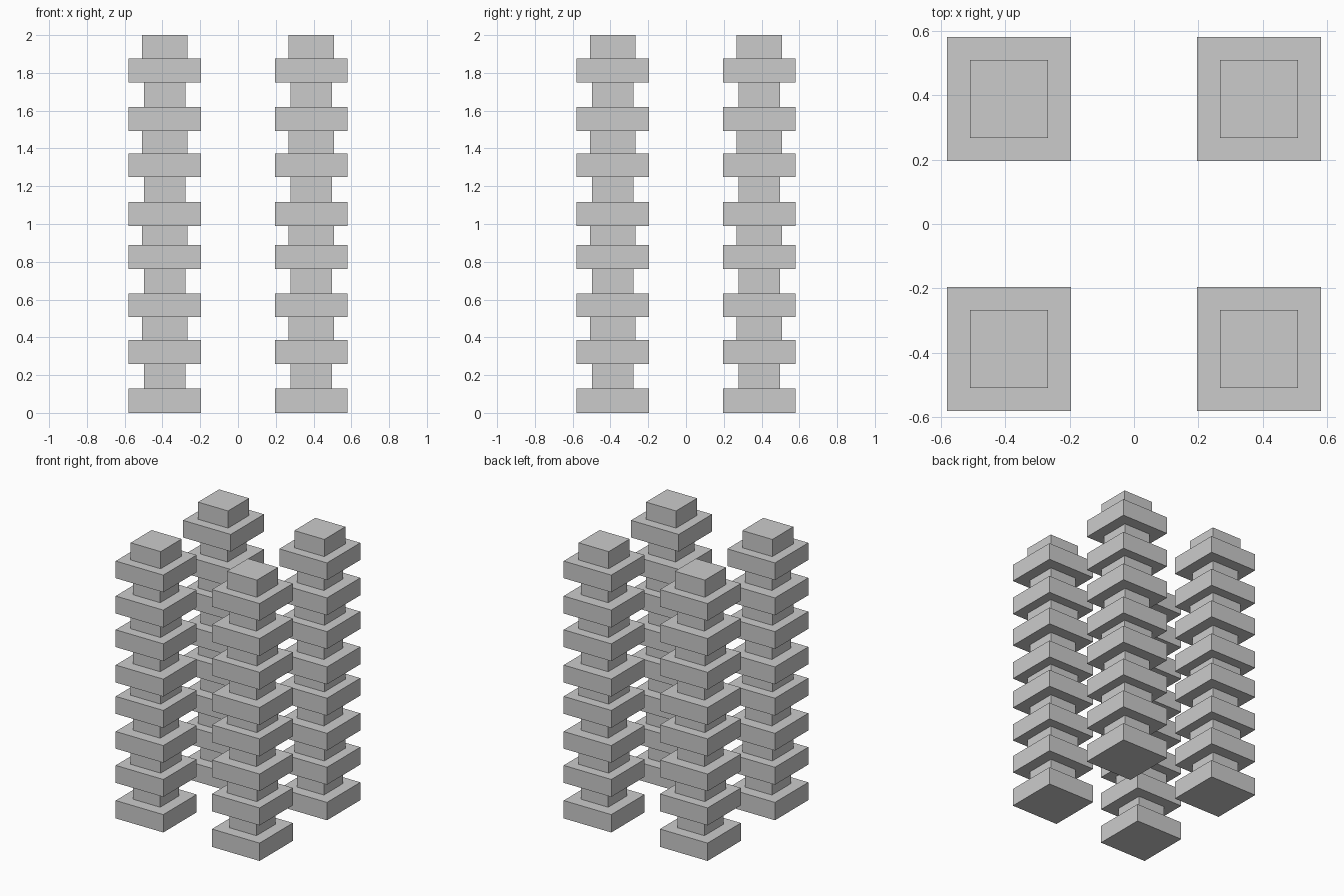
import bpy, bmesh

if "Cube" in bpy.data.objects:
    bpy.data.objects.remove(bpy.data.objects["Cube"])

CENTRE = 0.388     # column offset from the origin in x and y
WIDE = 0.192       # half width of the slabs
NECKS = (0.109, 0.121)   # half widths of the alternating necks

# bottom and top height of each slab
SLABS = [(0.0, 0.13), (0.259, 0.386), (0.508, 0.633), (0.762, 0.889),
         (0.99, 1.117), (1.248, 1.374), (1.493, 1.62), (1.75, 1.875)]
TOP = 2.0


def column_mesh():
    # stepped profile: each slab followed by the neck above it
    profile = []
    for i, (low, high) in enumerate(SLABS):
        neck = NECKS[i % 2]
        neck_top = SLABS[i + 1][0] if i + 1 < len(SLABS) else TOP
        profile += [(WIDE, low), (WIDE, high), (neck, high), (neck, neck_top)]

    # square ring at each profile point, bridged into a closed solid
    bm = bmesh.new()
    rings = [[bm.verts.new((sx * r, sy * r, z))
              for sx, sy in ((-1, -1), (1, -1), (1, 1), (-1, 1))]
             for r, z in profile]
    for a, b in zip(rings, rings[1:]):
        for k in range(4):
            n = (k + 1) % 4
            bm.faces.new((a[k], a[n], b[n], b[k]))
    bm.faces.new(rings[0][::-1])
    bm.faces.new(rings[-1])
    bmesh.ops.recalc_face_normals(bm, faces=bm.faces)
    mesh = bpy.data.meshes.new("stepped_column")
    bm.to_mesh(mesh)
    bm.free()
    return mesh


# four identical columns at the corners
mesh = column_mesh()
for y_name, sy in (("front", -1), ("back", 1)):
    for x_name, sx in (("left", -1), ("right", 1)):
        column = bpy.data.objects.new(f"{y_name}_{x_name}_column", mesh)
        column.location = (sx * CENTRE, sy * CENTRE, 0)
        bpy.context.collection.objects.link(column)
